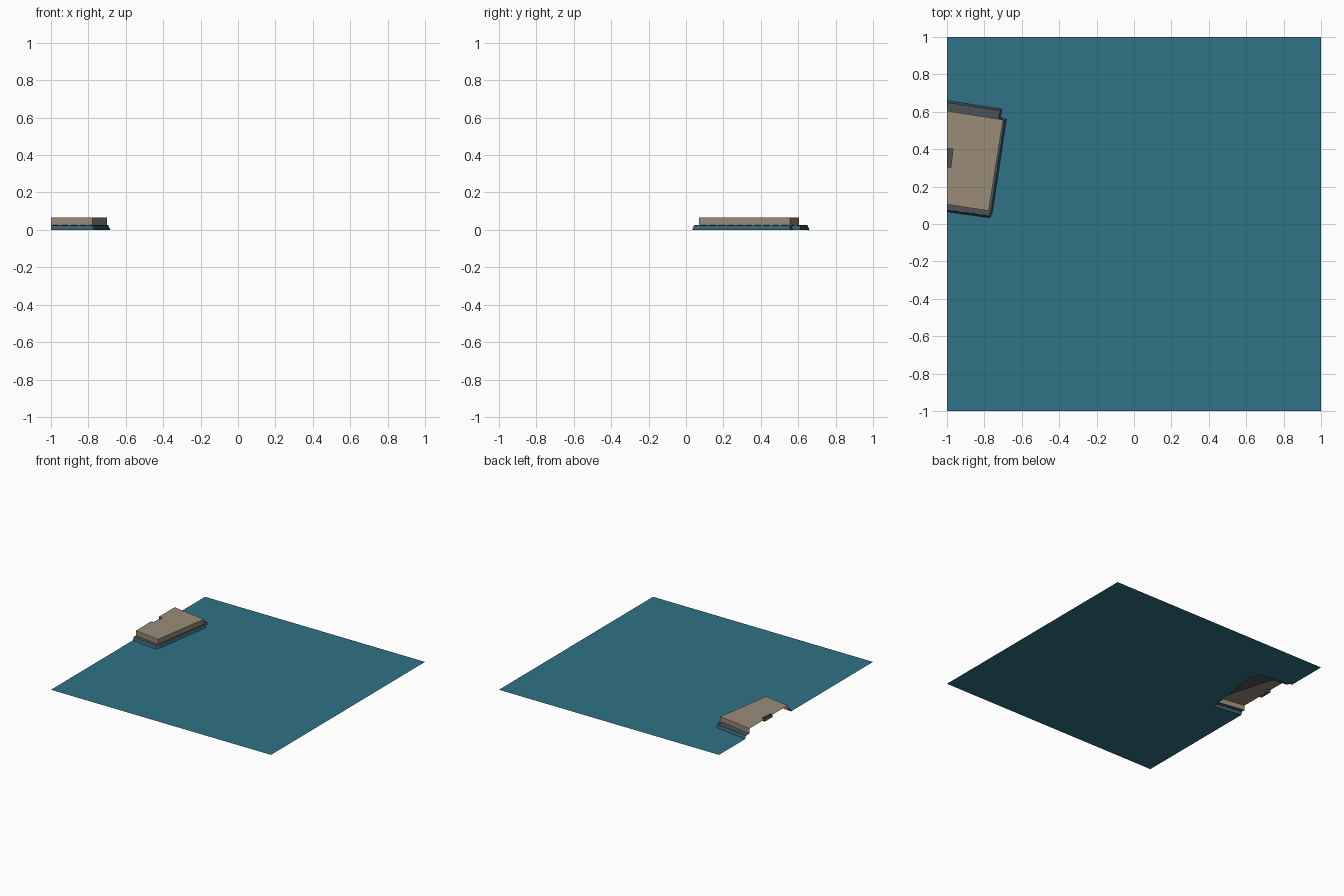
import bpy
import bmesh
from mathutils import Vector

cube = bpy.data.objects.get("Cube")
if cube:
    bpy.data.objects.remove(cube)


def material(name, color):
    mat = bpy.data.materials.new(name)
    mat.use_nodes = True
    mat.diffuse_color = (*color, 1)
    bsdf = mat.node_tree.nodes["Principled BSDF"]
    bsdf.inputs["Base Color"].default_value = (*color, 1)
    bsdf.inputs["Roughness"].default_value = 0.8
    return mat


def build(name, mat, faces):
    """Make one object from faces given as lists of 3D points."""
    bm = bmesh.new()
    for points in faces:
        bm.faces.new([bm.verts.new(p) for p in points])
    bmesh.ops.remove_doubles(bm, verts=bm.verts, dist=0.0001)
    mesh = bpy.data.meshes.new(name)
    bm.to_mesh(mesh)
    bm.free()
    mesh.materials.append(mat)
    obj = bpy.data.objects.new(name, mesh)
    bpy.context.collection.objects.link(obj)
    return obj


def at(points, z):
    return [Vector((p[0], p[1], z)) for p in points]


def bridge(low, high):
    """Quads joining two open rows; rows run clockwise seen from above."""
    return [[low[i + 1], low[i], high[i], high[i + 1]] for i in range(len(low) - 1)]


def subdivide(points, step):
    row = []
    for a, b in zip(points, points[1:]):
        a, b = Vector(a), Vector(b)
        n = max(1, round((b - a).length / step))
        row += [a.lerp(b, i / n) for i in range(n)]
    return row + [Vector(points[-1])]


water = material("water", (0.03, 0.17, 0.24))
stone = material("pale_stone", (0.32, 0.26, 0.19))
ledge_mat = material("dark_stone", (0.075, 0.085, 0.09))
wet = material("wet_stone", (0.04, 0.11, 0.15))

RIM_Z, TOP_Z, RECESS_Z = 0.024, 0.065, 0.045

# Outlines run from the back edge round to the front edge
shore = [(-1, 0.66), (-0.705, 0.615), (-0.715, 0.57), (-0.682, 0.56),
         (-0.757, 0.06), (-0.77, 0.033), (-1, 0.065)]
slab = [(-1, 0.605), (-0.70, 0.557), (-0.777, 0.07), (-1, 0.105)]
recess = [(-1, 0.305), (-0.98, 0.30), (-0.968, 0.40), (-1, 0.405)]

# Water sheet with a bay cut where the platform stands
build("water_sheet", water,
      [at([(-1, -1), (1, -1), (1, 1), (-1, 1)] + shore, 0)])

# Scalloped skirt rising from the water
base = at(subdivide(shore, 0.025), 0)
centre = Vector((-1, 0.35, 0))
rim = []
for i, p in enumerate(base):
    q = centre + (p - centre) * (0.962 if i % 2 else 0.972)
    q.z = RIM_Z + (0.002 if i % 2 else -0.002)
    rim.append(q)
build("skirt", wet, bridge(base, rim))

# Ledge between the skirt and the slab
foot = at(slab, RIM_Z)
build("ledge", ledge_mat, [foot + rim[::-1]])

# Raised slab, open on the side where the tile ends
top = at(slab, TOP_Z)
build("slab", stone, bridge(foot, top) + [(top + at(recess, TOP_Z))[::-1]])

# Shallow recess in the slab
floor = at(recess, RECESS_Z)
build("recess", ledge_mat,
      [floor] + [f[::-1] for f in bridge(floor, at(recess, TOP_Z))])
